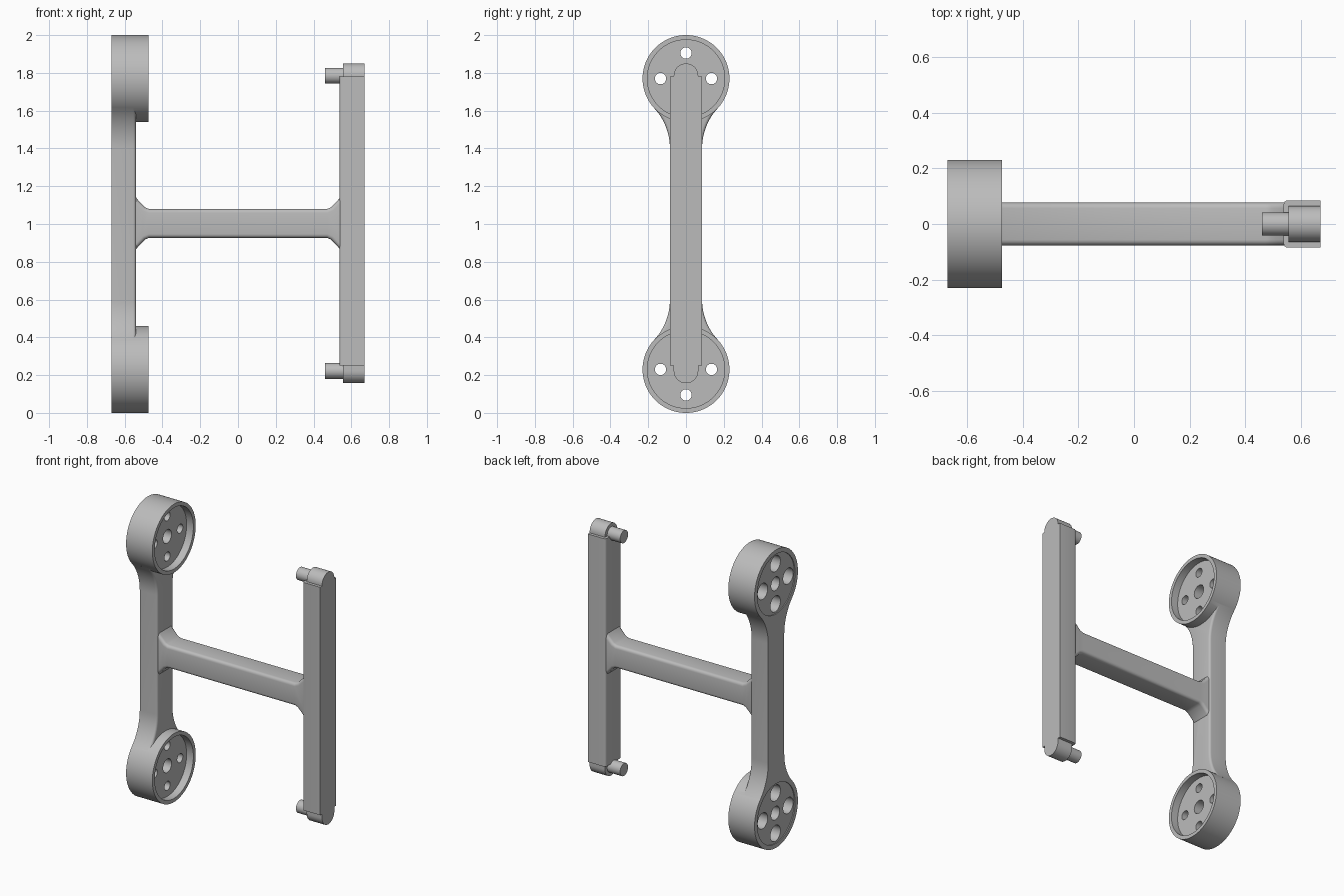
import bpy, bmesh
from math import sin, cos, pi, atan2, hypot, radians
from mathutils import Matrix

if "Cube" in bpy.data.objects:
    bpy.data.objects.remove(bpy.data.objects["Cube"])

grey = bpy.data.materials.new("plain grey")
grey.use_nodes = True
COLOUR = (0.5, 0.5, 0.5, 1)
grey.diffuse_color = COLOUR
grey.node_tree.nodes["Principled BSDF"].inputs["Base Color"].default_value = COLOUR


def finish(name, bm):
    bmesh.ops.recalc_face_normals(bm, faces=bm.faces)
    mesh = bpy.data.meshes.new(name)
    bm.to_mesh(mesh)
    bm.free()
    mesh.materials.append(grey)
    obj = bpy.data.objects.new(name, mesh)
    bpy.context.collection.objects.link(obj)
    return obj


def prism(name, outline, start, end, place, bevel_if=None, width=0.015):
    """Extrude a flat outline; place(u, v, w) maps it into space."""
    bm = bmesh.new()
    low = [bm.verts.new(place(u, v, start)) for u, v in outline]
    high = [bm.verts.new(place(u, v, end)) for u, v in outline]
    bm.faces.new(low)
    bm.faces.new(high)
    for i in range(len(low)):
        j = (i + 1) % len(low)
        bm.faces.new((low[i], low[j], high[j], high[i]))
    bmesh.ops.recalc_face_normals(bm, faces=bm.faces)
    if bevel_if:
        edges = [e for e in bm.edges if bevel_if(e.verts[0].co, e.verts[1].co)]
        bmesh.ops.bevel(bm, geom=edges, offset=width, segments=4,
                        profile=0.5, affect='EDGES', clamp_overlap=True)
    return finish(name, bm)


def disc(name, radius, x0, x1, y, z, segments=48):
    """Cylinder lying along x."""
    bm = bmesh.new()
    matrix = Matrix.Translation(((x0 + x1) / 2, y, z)) @ Matrix.Rotation(pi / 2, 4, 'Y')
    bmesh.ops.create_cone(bm, cap_ends=True, segments=segments, radius1=radius,
                          radius2=radius, depth=x1 - x0, matrix=matrix)
    return finish(name, bm)


def combine(obj, tool, operation):
    mod = obj.modifiers.new(operation.lower(), 'BOOLEAN')
    mod.operation = operation
    mod.solver = 'EXACT'
    mod.object = tool
    bpy.context.view_layer.objects.active = obj
    bpy.ops.object.modifier_apply(modifier=mod.name)
    bpy.data.objects.remove(tool)


def along_x(u, v, w):
    return (w, u, v)


def along_y(u, v, w):
    return (u, w, v)


MID = 1.0
HUB_Z, HUB_R = 0.77, 0.23       # hub height from the middle, hub radius
BACK, INNER, RIM = -0.67, -0.54, -0.475

# Hub arm: straight bar whose ends flare tangentially into the hubs
half, flare_z = 0.085, 0.4
rise = HUB_Z - flare_z
r = (half**2 + rise**2 - HUB_R**2) / (2 * (HUB_R - half))
end_angle = atan2(rise, half + r)
corner = []
for i in range(13):
    a = end_angle * i / 12
    corner.append((half + r - r * cos(a), flare_z + r * sin(a)))
upper = corner + [(-y, z) for y, z in reversed(corner)]
outline = [(y, MID + z) for y, z in upper] + [(-y, MID - z) for y, z in upper]
arm = prism("hub_arm", outline, BACK, INNER, along_x,
            lambda a, b: min(a.x, b.x) > INNER - 0.001 and a.y * b.y > 0)

# Hubs, joined to the arm and then bored out
centres = [MID + HUB_Z, MID - HUB_Z]
for z in centres:
    combine(arm, disc("hub", HUB_R, BACK, RIM, 0, z, 96), 'UNION')
FLOOR = RIM - 0.05
for z in centres:
    combine(arm, disc("recess", 0.205, FLOOR, RIM + 0.1, 0, z, 96), 'DIFFERENCE')
    combine(arm, disc("back_recess", 0.2, BACK - 0.1, BACK + 0.006, 0, z, 96), 'DIFFERENCE')
    combine(arm, disc("centre_bore", 0.045, BACK - 0.1, RIM + 0.1, 0, z), 'DIFFERENCE')
    for k in range(4):
        y, dz = 0.135 * cos(k * pi / 2), 0.135 * sin(k * pi / 2)
        combine(arm, disc("bolt_hole", 0.03, BACK - 0.1, RIM + 0.1, y, z + dz), 'DIFFERENCE')
        combine(arm, disc("counterbore", 0.053, BACK - 0.1, BACK + 0.09, y, z + dz), 'DIFFERENCE')

# Crossbar with sloping gussets at both ends
top = [(0.56, 0.142), (0.54, 0.138), (0.528, 0.122), (0.492, 0.085), (0.47, 0.076)]
ring = top + [(-x, z) for x, z in reversed(top)]
ring += [(-x, -z) for x, z in ring]
crossbar = prism("crossbar", [(x, MID + 0.003 + z) for x, z in ring], -0.077, 0.077,
                 along_y, lambda a, b: abs(a.y - b.y) < 0.001 and abs(a.x) + abs(b.x) < 1.119,
                 0.02)

# Pin bar
PIN_X0, PIN_X1 = 0.538, 0.67
BOTTOM, TOP = 0.25, 1.78
pin_bar = prism("pin_bar", [(-0.085, BOTTOM), (0.085, BOTTOM), (0.085, TOP), (-0.085, TOP)],
                PIN_X0, PIN_X1, along_x,
                lambda a, b: max(a.x, b.x) < PIN_X0 + 0.001 and abs(a.z - b.z) > 1)

# Round-ended tongue running through the pin bar
low_z, high_z, tongue_r = 0.222, 1.785, 0.065
stadium = [(tongue_r * cos(pi * i / 24), high_z + tongue_r * sin(pi * i / 24)) for i in range(25)]
stadium += [(-tongue_r * cos(pi * i / 24), low_z - tongue_r * sin(pi * i / 24)) for i in range(25)]
combine(pin_bar, prism("tongue", stadium, 0.556, PIN_X1, along_x), 'UNION')

# Pins facing the hubs
pins = [disc(name, 0.042, 0.46, 0.57, 0, z)
        for name, z in (("upper_pin", high_z), ("lower_pin", low_z))]

# Smooth curved faces, keep edges sharp
bpy.ops.object.select_all(action='DESELECT')
for obj in [arm, crossbar, pin_bar] + pins:
    obj.select_set(True)
bpy.context.view_layer.objects.active = arm
bpy.ops.object.shade_smooth_by_angle(angle=radians(30))
